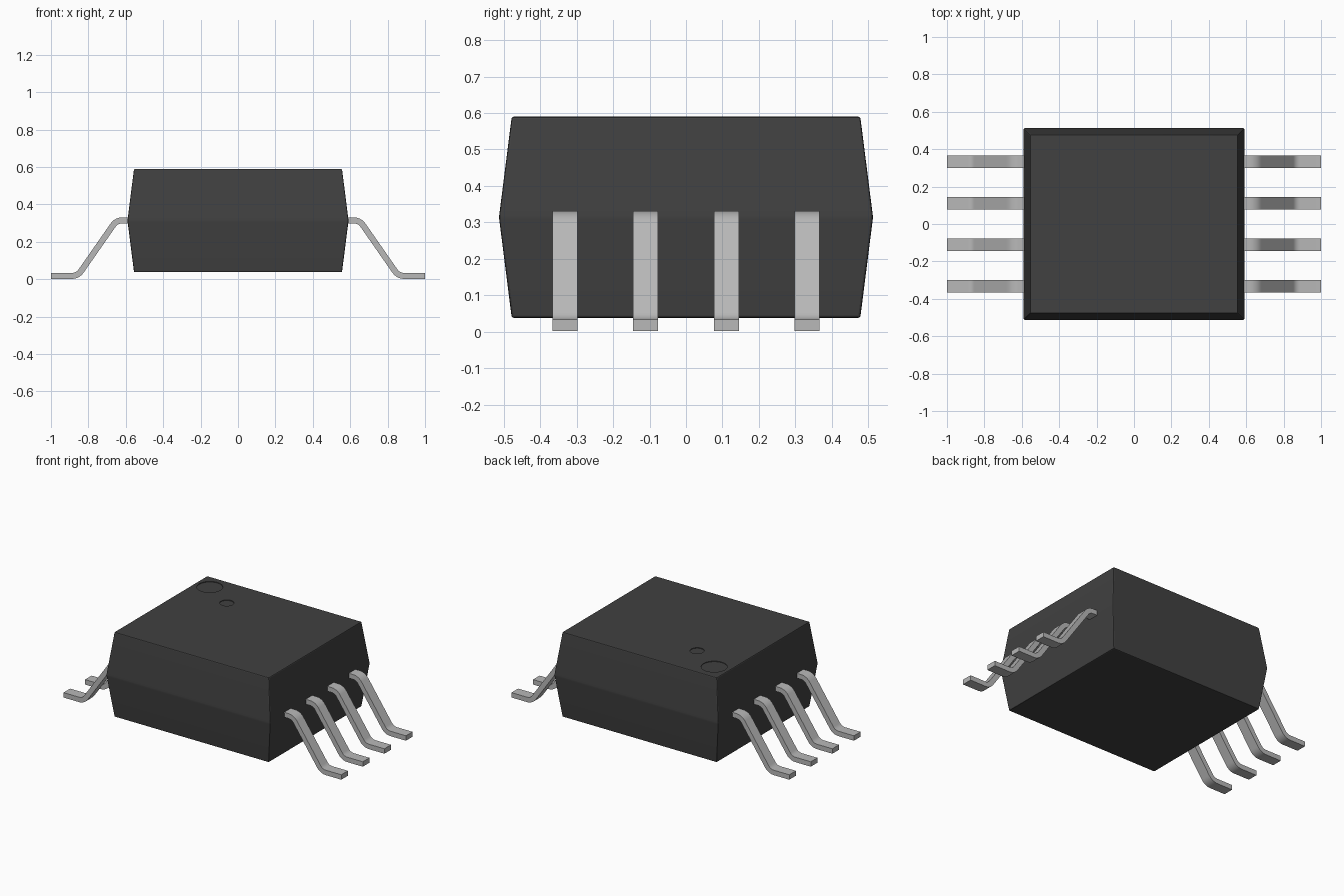
import bpy, bmesh, math
from mathutils import Vector

if "Cube" in bpy.data.objects:
    bpy.data.objects.remove(bpy.data.objects["Cube"], do_unlink=True)


def material(name, rgb, rough, metal=0.0):
    m = bpy.data.materials.new(name)
    m.use_nodes = True
    m.diffuse_color = (*rgb, 1)
    bsdf = m.node_tree.nodes["Principled BSDF"]
    bsdf.inputs["Base Color"].default_value = (*rgb, 1)
    bsdf.inputs["Roughness"].default_value = rough
    return m


BLACK = material("black_plastic", (0.052, 0.052, 0.052), 0.7)
METAL = material("grey_metal", (0.48, 0.48, 0.48), 0.45)


def finish(bm, name, mat):
    bmesh.ops.recalc_face_normals(bm, faces=bm.faces[:])
    mesh = bpy.data.meshes.new(name)
    bm.to_mesh(mesh)
    bm.free()
    mesh.materials.append(mat)
    ob = bpy.data.objects.new(name, mesh)
    bpy.context.collection.objects.link(ob)
    return ob


def smooth(ob):
    bpy.ops.object.select_all(action='DESELECT')
    ob.select_set(True)
    bpy.context.view_layer.objects.active = ob
    bpy.ops.object.shade_smooth_by_angle(angle=math.radians(20))


# Package body: three rectangles joined, widest at the mould line
def body():
    bm = bmesh.new()
    rings = []
    for hx, hy, z in ((0.556, 0.478, 0.038), (0.591, 0.513, 0.314), (0.556, 0.478, 0.59)):
        rings.append([bm.verts.new((sx * hx, sy * hy, z))
                      for sx, sy in ((-1, -1), (1, -1), (1, 1), (-1, 1))])
    bm.faces.new(rings[0])
    bm.faces.new(rings[-1])
    for lo, hi in zip(rings, rings[1:]):
        for i in range(4):
            j = (i + 1) % 4
            bm.faces.new((lo[i], lo[j], hi[j], hi[i]))
    bmesh.ops.bevel(bm, geom=bm.edges[:], offset=0.006, segments=2,
                    profile=0.5, affect='EDGES')
    return finish(bm, "package_body", BLACK)


# Shallow round recesses in the top face that mark the first pin
def recess(ob, x, y, r, depth=0.004):
    bm = bmesh.new()
    bmesh.ops.create_cone(bm, cap_ends=True, segments=40, radius1=r, radius2=r, depth=0.1)
    bmesh.ops.translate(bm, verts=bm.verts, vec=(x, y, 0.59 - depth + 0.05))
    cutter = finish(bm, "recess_cutter", BLACK)
    cutter.hide_render = True
    mod = ob.modifiers.new("recess", 'BOOLEAN')
    mod.operation = 'DIFFERENCE'
    mod.object = cutter
    bpy.context.view_layer.objects.active = ob
    bpy.ops.object.modifier_apply(modifier=mod.name)
    bpy.data.objects.remove(cutter, do_unlink=True)


# Centre line of a lead with rounded bends
def rounded(points, radius, steps=6):
    pts = [Vector(p) for p in points]
    out = [pts[0]]
    for a, b, c in zip(pts, pts[1:], pts[2:]):
        u, v = (b - a).normalized(), (c - b).normalized()
        turn = u.angle_signed(v)
        half = abs(turn) / 2
        n = Vector((-u.y, u.x))
        if n.dot(v) < 0:
            n = -n
        start = b - u * radius * math.tan(half)
        for i in range(steps + 1):
            t = 2 * half * i / steps
            out.append(start + u * radius * math.sin(t) + n * radius * (1 - math.cos(t)))
    return out + [pts[-1]]


# Gull-wing lead: flat strip swept along the bent centre line
def lead(name, side, y, width=0.068, thick=0.032):
    path = rounded([(0.54, 0.315), (0.65, 0.315), (0.857, 0.018), (1.0, 0.018)], 0.06)
    bm = bmesh.new()
    rings = []
    for i, p in enumerate(path):
        d = (path[min(i + 1, len(path) - 1)] - path[max(i - 1, 0)]).normalized()
        if i in (0, len(path) - 1):
            d = Vector((1, 0))
        n = Vector((-d.y, d.x)) * thick / 2
        rings.append([bm.verts.new((side * q.x, y + w * width / 2, q.y))
                      for q, w in ((p + n, -1), (p + n, 1), (p - n, 1), (p - n, -1))])
    bm.faces.new(rings[0])
    bm.faces.new(rings[-1])
    for a, b in zip(rings, rings[1:]):
        for i in range(4):
            j = (i + 1) % 4
            bm.faces.new((a[i], a[j], b[j], b[i]))
    ob = finish(bm, name, METAL)
    smooth(ob)


package = body()
recess(package, -0.455, 0.36, 0.077)
recess(package, -0.245, 0.235, 0.042)
smooth(package)

# Four leads along each side
for label, side in (("left", 1), ("right", -1)):
    for k in range(4):
        lead(f"{label}_lead_{k + 1}", side, (k - 1.5) * 0.2215)
